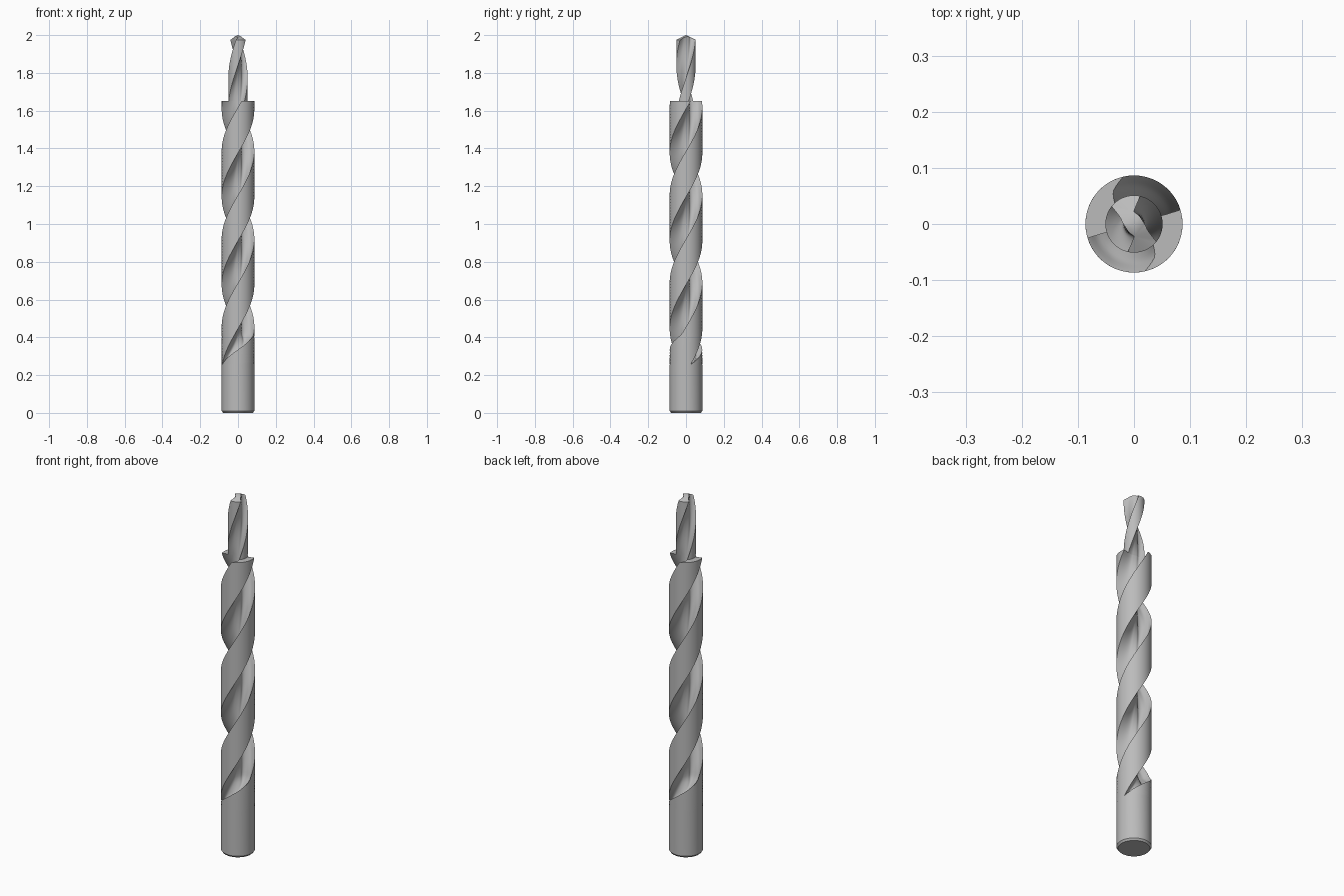
import bpy, bmesh, math
from mathutils import Vector, Matrix

cube = bpy.data.objects.get("Cube")
if cube:
    bpy.data.objects.remove(cube)

R, R_TIP = 0.0865, 0.051        # body and pilot radius
STEP, TOP, LEAD = 1.652, 2.0, 0.93
RUN_LOW, RUN_HIGH = 0.255, 0.415  # flute run-out
SUB = 4                         # curve steps between flute key points

steel = bpy.data.materials.new("steel grey")
steel.use_nodes = True
grey = (0.5, 0.5, 0.5, 1)
steel.diffuse_color = grey
steel.node_tree.nodes["Principled BSDF"].inputs["Base Color"].default_value = grey

# Flute wall in cross-section, from the cutting lip through the core to the hook
keys = [Vector(p) for p in ((R, 0), (0.051, 0), (0.03, 0.003), (0.016, 0.010), (0, 0.0175),
                            (-0.0125, 0.019), (-0.0205, 0.03), (-0.022, 0.046),
                            (-0.017, 0.068), (0.006, 0.0863))]


def smooth_path(pts):
    out = []
    for i in range(len(pts) - 1):
        a, b, c = pts[max(i - 1, 0)], pts[i], pts[i + 1]
        d = pts[min(i + 2, len(pts) - 1)]
        for k in range(SUB):
            u = k / SUB
            out.append(b + (c - a) * u / 2 + (a * 2 - b * 5 + c * 4 - d) * u * u / 2
                       + (b * 3 - a - c * 3 + d) * u ** 3 / 2)
    return out + [pts[-1]]


flute = smooth_path(keys)
pilot_flute = flute[SUB:7 * SUB + 1]


def twist(z):
    return math.radians(17) + (max(z, RUN_LOW) - STEP) / LEAD * math.tau


def section(wall, radius, depth=1, land_steps=16):
    """Half outline (flute, then land), repeated half a turn round."""
    half = []
    for p in wall:
        a = math.atan2(p.y, p.x) * depth
        r = radius - (radius - p.length) * depth ** 0.7
        half.append(Vector((r * math.cos(a), r * math.sin(a))))
    end = math.atan2(wall[-1].y, wall[-1].x) * depth
    for k in range(1, land_steps):
        a = end + (math.pi - end) * k / land_steps
        half.append(Vector((radius * math.cos(a), radius * math.sin(a))))
    return half + [-p for p in half]


def add_ring(bm, outline, height):
    """height is a function of the distance from the axis."""
    ring = []
    for p in outline:
        z = height(p.length)
        ring.append(bm.verts.new(Matrix.Rotation(twist(z), 3, 'Z') @ Vector((p.x, p.y, z))))
    return ring


def bridge(bm, rings):
    n = len(rings[0])
    for low, high in zip(rings, rings[1:]):
        for i in range(n):
            j = (i + 1) % n
            bm.faces.new((low[i], low[j], high[j], high[i]))


def finish(bm, name):
    bmesh.ops.remove_doubles(bm, verts=bm.verts, dist=0.00001)
    bmesh.ops.triangulate(bm, faces=[f for f in bm.faces if len(f.verts) > 4])
    bmesh.ops.recalc_face_normals(bm, faces=bm.faces)
    mesh = bpy.data.meshes.new(name)
    bm.to_mesh(mesh)
    bm.free()
    mesh.materials.append(steel)
    obj = bpy.data.objects.new(name, mesh)
    bpy.context.collection.objects.link(obj)
    bpy.ops.object.select_all(action='DESELECT')
    obj.select_set(True)
    bpy.context.view_layer.objects.active = obj
    bpy.ops.object.shade_smooth_by_angle(angle=math.radians(30))


# Shank and fluted body: chamfered base, plain shank, run-out, full flutes
bm = bmesh.new()
rows = [(0, R - 0.008), (0.01, R), (RUN_LOW, R)]
ROWS = 90
rows += [(RUN_LOW + (STEP - RUN_LOW) * k / ROWS, R) for k in range(1, ROWS + 1)]
rings = []
for z, radius in rows:
    depth = min(max((z - RUN_LOW) / (RUN_HIGH - RUN_LOW), 0), 1)
    outline = [p * (radius / R) for p in section(flute, R, depth)]
    rings.append(add_ring(bm, outline, lambda r, z=z: z))
bridge(bm, rings)
bm.faces.new(rings[0])
bm.faces.new(rings[-1])
finish(bm, "shank_and_fluted_body")

# Pilot: narrower continuation of the same flutes
bm = bmesh.new()
outline = section(pilot_flute, R_TIP)
CONE = 0.5


def point_height(r):
    return TOP - CONE * r


rings = []
ROWS = 24
for k in range(ROWS + 1):
    u = k / ROWS
    rings.append(add_ring(bm, outline, lambda r, u=u: STEP + (point_height(r) - STEP) * u))
bridge(bm, rings)

# Drill point: two ground facets and a centre web
tip = rings[-1]
half = len(tip) // 2
core, lip = 4 * SUB, 2 * SUB
apex = bm.verts.new((0, 0, TOP))
for start in (0, half):
    side = [tip[(start + i) % len(tip)] for i in range(len(tip))]
    for i in range(core + 1, half + lip):
        bm.faces.new((side[core], side[i], side[i + 1]))
    for i in range(lip, core):
        bm.faces.new((apex, side[i], side[i + 1]))
    bm.faces.new((apex, side[core], side[half + lip]))
finish(bm, "pilot_tip")
